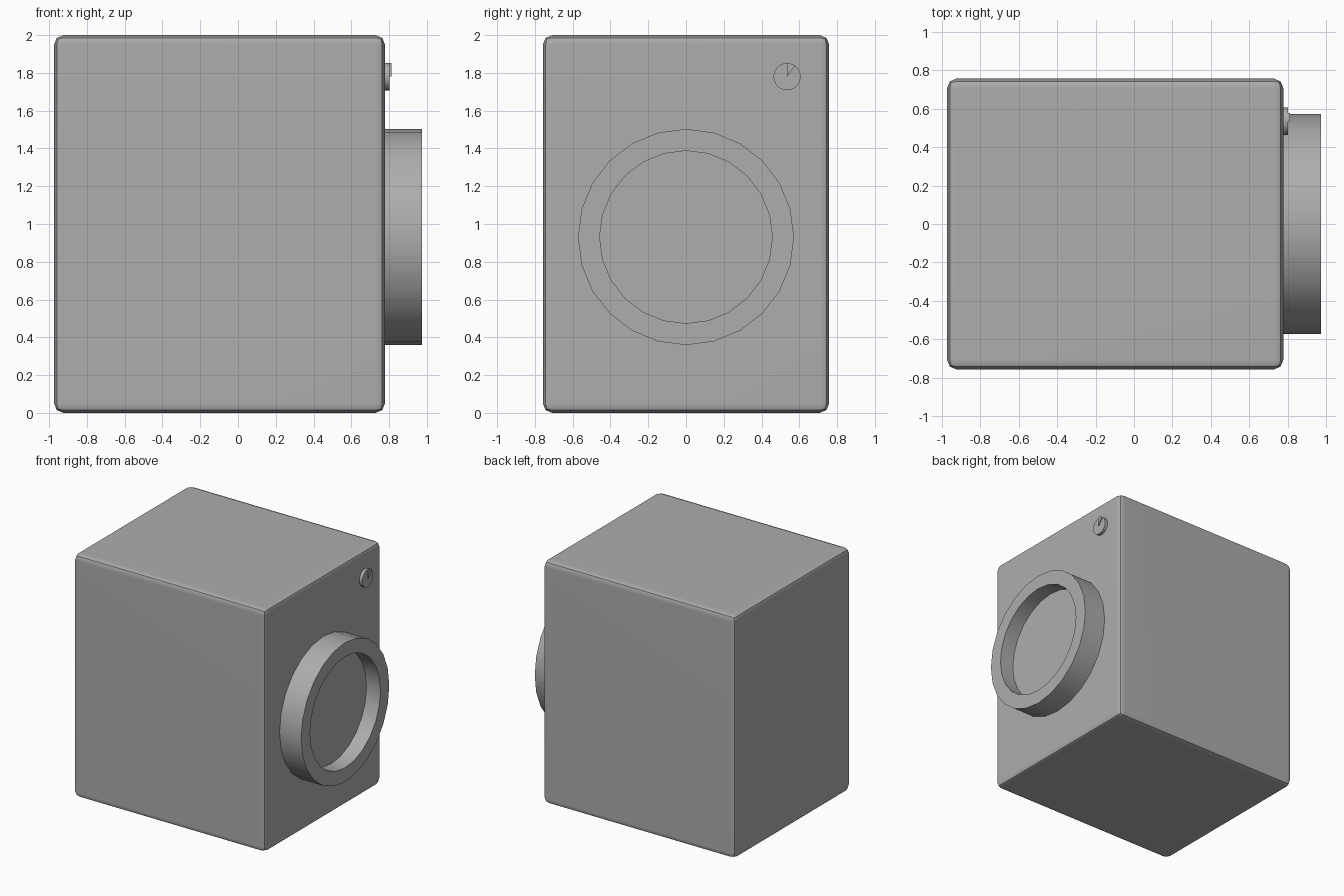
import bpy, bmesh
from math import sin, cos, pi, radians
from mathutils import Vector, Matrix

cube = bpy.data.objects.get("Cube")
if cube:
    bpy.data.objects.remove(cube, do_unlink=True)

grey = bpy.data.materials.new("plain_grey")
grey.use_nodes = True
colour = (0.42, 0.42, 0.42, 1)
grey.diffuse_color = colour
grey.node_tree.nodes["Principled BSDF"].inputs["Base Color"].default_value = colour

FACE = 0.778          # door side of the body
BACK = -0.974
SIDES = 24


def finish(name, bm):
    bmesh.ops.recalc_face_normals(bm, faces=bm.faces[:])
    mesh = bpy.data.meshes.new(name)
    bm.to_mesh(mesh)
    bm.free()
    mesh.materials.append(grey)
    obj = bpy.data.objects.new(name, mesh)
    bpy.context.collection.objects.link(obj)
    bpy.ops.object.select_all(action='DESELECT')
    obj.select_set(True)
    bpy.context.view_layer.objects.active = obj
    bpy.ops.object.shade_smooth_by_angle(angle=radians(30))
    return obj


def circle(bm, x, r, y, z):
    return [bm.verts.new((x, y + r * sin(2 * pi * i / SIDES), z + r * cos(2 * pi * i / SIDES)))
            for i in range(SIDES)]


def lathe(name, profile, y, z):
    """Turn (x, radius) points about an x axis, closing both ends."""
    bm = bmesh.new()
    rings = [circle(bm, x, r, y, z) for x, r in profile]
    for a, b in zip(rings, rings[1:]):
        for i in range(SIDES):
            j = (i + 1) % SIDES
            bm.faces.new((a[i], a[j], b[j], b[i]))
    bm.faces.new(rings[0])
    bm.faces.new(rings[-1])
    finish(name, bm)


# Body: box with softened edges and flat-looking sides
bm = bmesh.new()
size = Vector((FACE - BACK, 1.516, 2))
centre = Vector(((FACE + BACK) / 2, 0, 1))
bmesh.ops.create_cube(bm, size=1, matrix=Matrix.LocRotScale(centre, None, size))
bmesh.ops.bevel(bm, geom=bm.edges[:], offset=0.05, segments=2, profile=0.5, affect='EDGES')
body = finish("body", bm)
flatten = body.modifiers.new("flat_sides", 'WEIGHTED_NORMAL')
flatten.keep_sharp = True

# Door: raised ring with a sunken window
lathe("door_ring", [(FACE - 0.01, 0.572), (-BACK, 0.572), (-BACK, 0.457), (0.848, 0.457)], 0, 0.931)

# Dial: thin disc with a raised wedge pointer
dial_y, dial_z, dial_r = 0.535, 1.78, 0.072
lathe("dial", [(FACE - 0.01, dial_r), (0.803, dial_r)], dial_y, dial_z)

bm = bmesh.new()
outline = [(0, 0)] + [(dial_r * sin(radians(a)), dial_r * cos(radians(a))) for a in (0, 15, 30, 36)]
wedge = bm.faces.new([bm.verts.new((0.798, dial_y + y, dial_z + z)) for y, z in outline])
top = bmesh.ops.extrude_face_region(bm, geom=[wedge])
bmesh.ops.translate(bm, vec=(0.015, 0, 0), verts=[v for v in top["geom"] if isinstance(v, bmesh.types.BMVert)])
finish("dial_pointer", bm)
